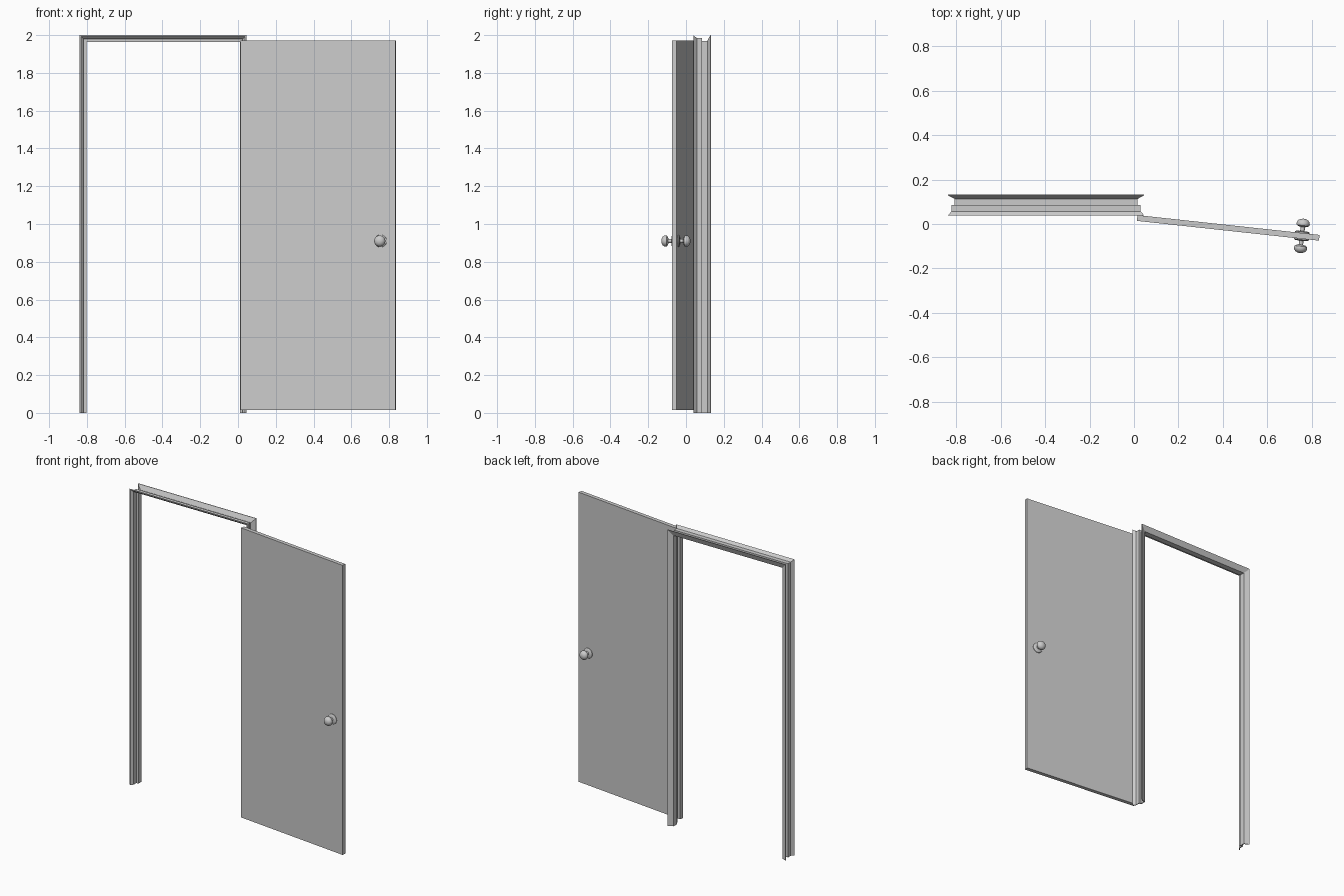
import bpy, bmesh, math
from mathutils import Matrix, Vector

cube = bpy.data.objects.get("Cube")
if cube:
    bpy.data.objects.remove(cube, do_unlink=True)


def make_material(name, rgb):
    mat = bpy.data.materials.new(name)
    mat.use_nodes = True
    mat.diffuse_color = (*rgb, 1)
    mat.node_tree.nodes["Principled BSDF"].inputs["Base Color"].default_value = (*rgb, 1)
    return mat


grey = make_material("light grey", (0.6, 0.6, 0.6))


def make_object(name, bm, smooth=False):
    bmesh.ops.recalc_face_normals(bm, faces=bm.faces)
    mesh = bpy.data.meshes.new(name)
    bm.to_mesh(mesh)
    bm.free()
    mesh.materials.append(grey)
    obj = bpy.data.objects.new(name, mesh)
    bpy.context.collection.objects.link(obj)
    if smooth:
        bpy.ops.object.select_all(action='DESELECT')
        obj.select_set(True)
        bpy.context.view_layer.objects.active = obj
        bpy.ops.object.shade_smooth_by_angle(angle=math.radians(40))
    return obj


# Door frame: folded sheet section (depth y, inset from outer edge), mitred around the opening
LEFT, RIGHT, TOP = -0.838, 0.046, 2.0
outer = [(0.039, 0), (0.057, 0.016), (0.086, 0.016), (0.086, 0.030), (0.113, 0.030), (0.129, 0)]
inner = [(0.133, 0), (0.118, 0.036), (0.081, 0.036), (0.081, 0.021), (0.053, 0.021), (0.039, 0.008)]
section = outer + inner

bm = bmesh.new()
stations = [
    [bm.verts.new((LEFT + d, y, 0)) for y, d in section],
    [bm.verts.new((LEFT + d, y, TOP - d)) for y, d in section],
    [bm.verts.new((RIGHT - d, y, TOP - d)) for y, d in section],
    [bm.verts.new((RIGHT - d, y, 0)) for y, d in section],
]
count = len(section)
for a, b in zip(stations, stations[1:]):
    for i in range(count):
        j = (i + 1) % count
        bm.faces.new((a[i], a[j], b[j], b[i]))
bm.faces.new(stations[0])
bm.faces.new(stations[-1])
make_object("door_frame", bm)

# Open door leaf, swung about its hinge edge
WIDTH, THICK, BOTTOM, HEAD = 0.825, 0.026, 0.016, 1.972
hinge = Matrix.Translation((0.0145, 0.027, 0)) @ Matrix.Rotation(math.radians(-6.2), 4, 'Z')
bm = bmesh.new()
bmesh.ops.create_cube(bm, size=1)
bmesh.ops.scale(bm, vec=(WIDTH, THICK, HEAD - BOTTOM), verts=bm.verts)
bmesh.ops.translate(bm, vec=(WIDTH / 2, 0, (HEAD + BOTTOM) / 2), verts=bm.verts)
leaf = make_object("door_leaf", bm)
leaf.matrix_world = hinge

# Knobs: turned profile (radius, distance from the door centre) on both faces
profile = [(0, 0.012), (0.033, 0.012), (0.033, 0.017), (0.028, 0.021), (0.010, 0.022),
           (0.010, 0.040), (0.020, 0.042), (0.028, 0.047), (0.030, 0.054),
           (0.028, 0.063), (0.022, 0.071), (0.012, 0.076), (0, 0.078)]
for name, side in (("front_knob", -1), ("back_knob", 1)):
    bm = bmesh.new()
    points = [bm.verts.new((r, side * y, 0)) for r, y in profile]
    edges = [bm.edges.new(pair) for pair in zip(points, points[1:])]
    bmesh.ops.spin(bm, geom=points + edges, cent=(0, 0, 0), axis=(0, 1, 0),
                   angle=2 * math.pi, steps=24)
    bmesh.ops.remove_doubles(bm, verts=bm.verts, dist=0.0002)
    knob = make_object(name, bm, smooth=True)
    knob.matrix_world = hinge @ Matrix.Translation(Vector((0.746, 0, 0.91)))
